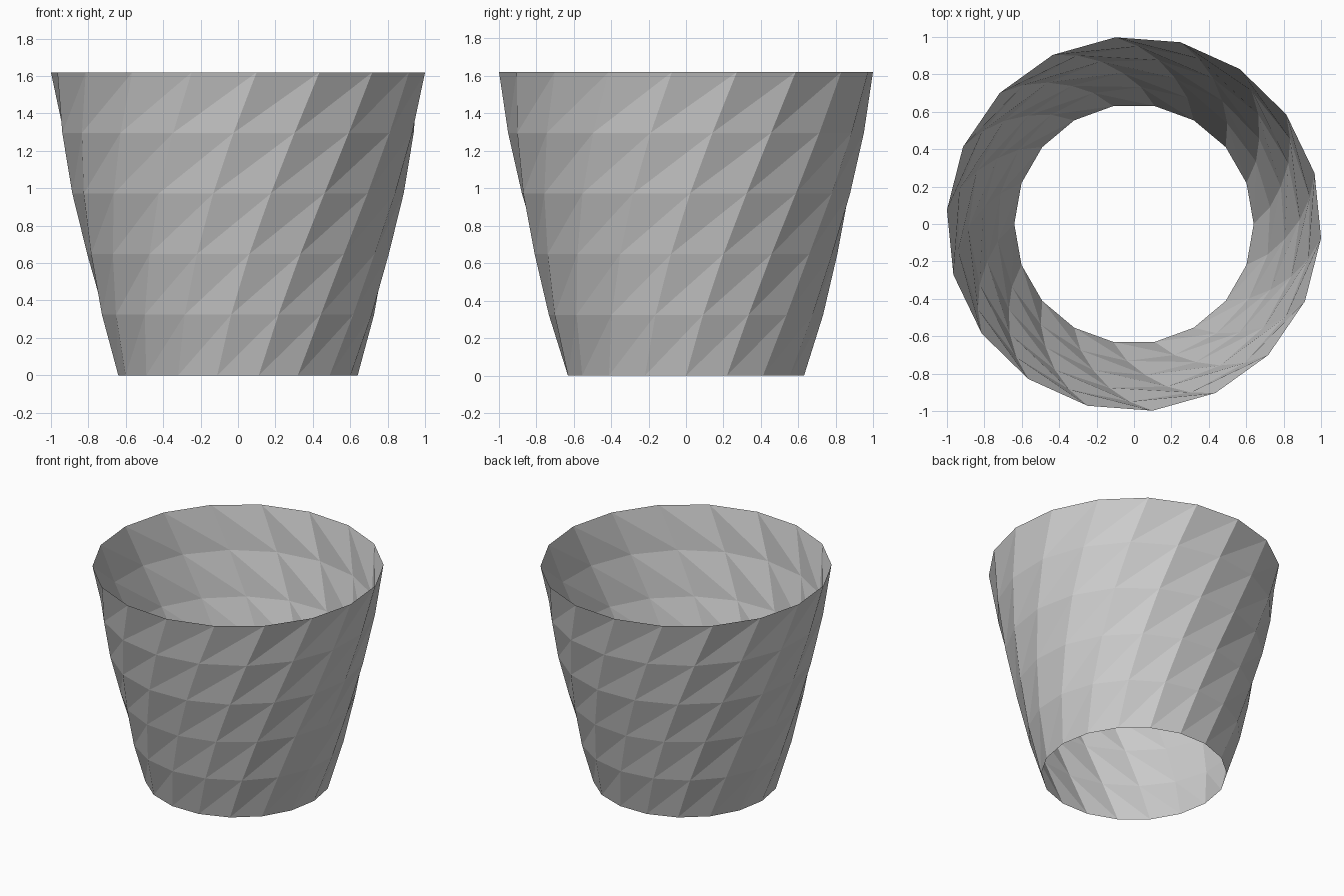
import bpy
import bmesh
from math import cos, sin, radians

old = bpy.data.objects.get("Cube")
if old:
    bpy.data.objects.remove(old, do_unlink=True)

SIDES = 18
HEIGHT = 1.62
TWIST = radians(35.7)                            # total turn from foot to rim
RADII = [0.64, 0.733, 0.81, 0.886, 0.95, 1.003]  # flaring profile, foot to rim

# Plain grey material
grey = bpy.data.materials.new("plain_grey")
grey.use_nodes = True
colour = (0.6, 0.6, 0.6, 1)
grey.diffuse_color = colour
grey.node_tree.nodes["Principled BSDF"].inputs["Base Color"].default_value = colour

# Twisted open wall: stacked rings, each turned a little further
bm = bmesh.new()
rings = []
for level, radius in enumerate(RADII):
    t = level / (len(RADII) - 1)
    ring = []
    for i in range(SIDES):
        a = radians(360 / SIDES) * i + TWIST * t
        ring.append(bm.verts.new((radius * cos(a), radius * sin(a), HEIGHT * t)))
    rings.append(ring)

# Triangular facets, split along the direction of the twist
for low, high in zip(rings, rings[1:]):
    for i in range(SIDES):
        j = (i + 1) % SIDES
        bm.faces.new((low[i], low[j], high[j]))
        bm.faces.new((low[i], high[j], high[i]))

mesh = bpy.data.meshes.new("twisted_pot_wall")
bm.to_mesh(mesh)
bm.free()
mesh.materials.append(grey)
pot = bpy.data.objects.new("twisted_pot_wall", mesh)
bpy.context.collection.objects.link(pot)
